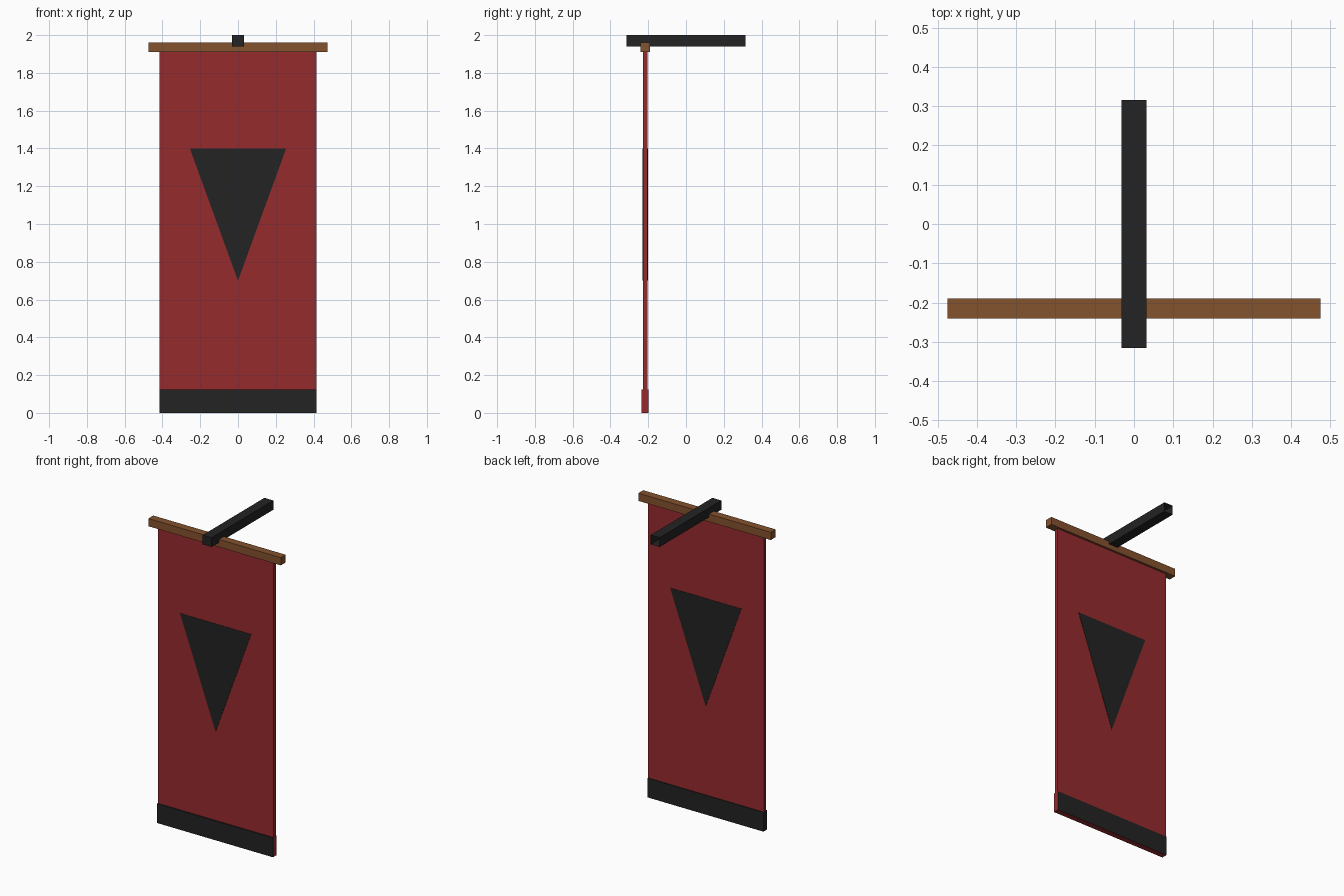
import bpy, bmesh

if "Cube" in bpy.data.objects:
    bpy.data.objects.remove(bpy.data.objects["Cube"])

def material(name, rgb):
    m = bpy.data.materials.new(name)
    m.diffuse_color = (*rgb, 1)
    m.use_nodes = True
    m.node_tree.nodes["Principled BSDF"].inputs["Base Color"].default_value = m.diffuse_color
    return m

RED = material("red cloth", (0.302, 0.024, 0.027))
BLACK = material("black", (0.0168, 0.0168, 0.0168))
BROWN = material("brown wood", (0.23, 0.084, 0.027))

def prism(name, outline, y0, y1, mats, rule=None, open_back=False):
    """Extrude an (x, z) outline from y0 to y1; rule(normal) picks the material slot."""
    bm = bmesh.new()
    front = [bm.verts.new((x, y0, z)) for x, z in outline]
    back = [bm.verts.new((x, y1, z)) for x, z in outline]
    bm.faces.new(front)
    if not open_back:
        bm.faces.new(back[::-1])
    n = len(outline)
    for i in range(n):
        j = (i + 1) % n
        bm.faces.new((front[j], front[i], back[i], back[j]))
    bm.normal_update()
    if rule:
        for f in bm.faces:
            f.material_index = rule(f.normal)
    me = bpy.data.meshes.new(name)
    bm.to_mesh(me)
    bm.free()
    for m in mats:
        me.materials.append(m)
    ob = bpy.data.objects.new(name, me)
    bpy.context.collection.objects.link(ob)
    return ob

def rect(w, z0, z1):
    return [(-w, z0), (w, z0), (w, z1), (-w, z1)]

# Wall bracket, open at the end that meets the wall
prism("wall_bracket", rect(0.032, 1.94, 2.0), -0.316, 0.316, [BLACK], open_back=True)

# Wooden crossbar
prism("crossbar", rect(0.475, 1.91, 1.96), -0.24, -0.19, [BROWN])

# Hanging cloth
prism("banner_cloth", rect(0.415, 0.06, 1.92), -0.228, -0.204, [RED])

# Black hem, with red on its right edge and underside
prism("bottom_hem", rect(0.416, 0.0, 0.125), -0.236, -0.199, [BLACK, RED],
      rule=lambda n: int(n.x > 0.5 or n.z < -0.5))

# Triangle emblem plates on both sides of the cloth
emblem = [(0, 0.70), (0.255, 1.40), (-0.255, 1.40)]
prism("front_emblem", emblem, -0.230, -0.227, [BLACK])
prism("back_emblem", emblem, -0.205, -0.202, [BLACK])
